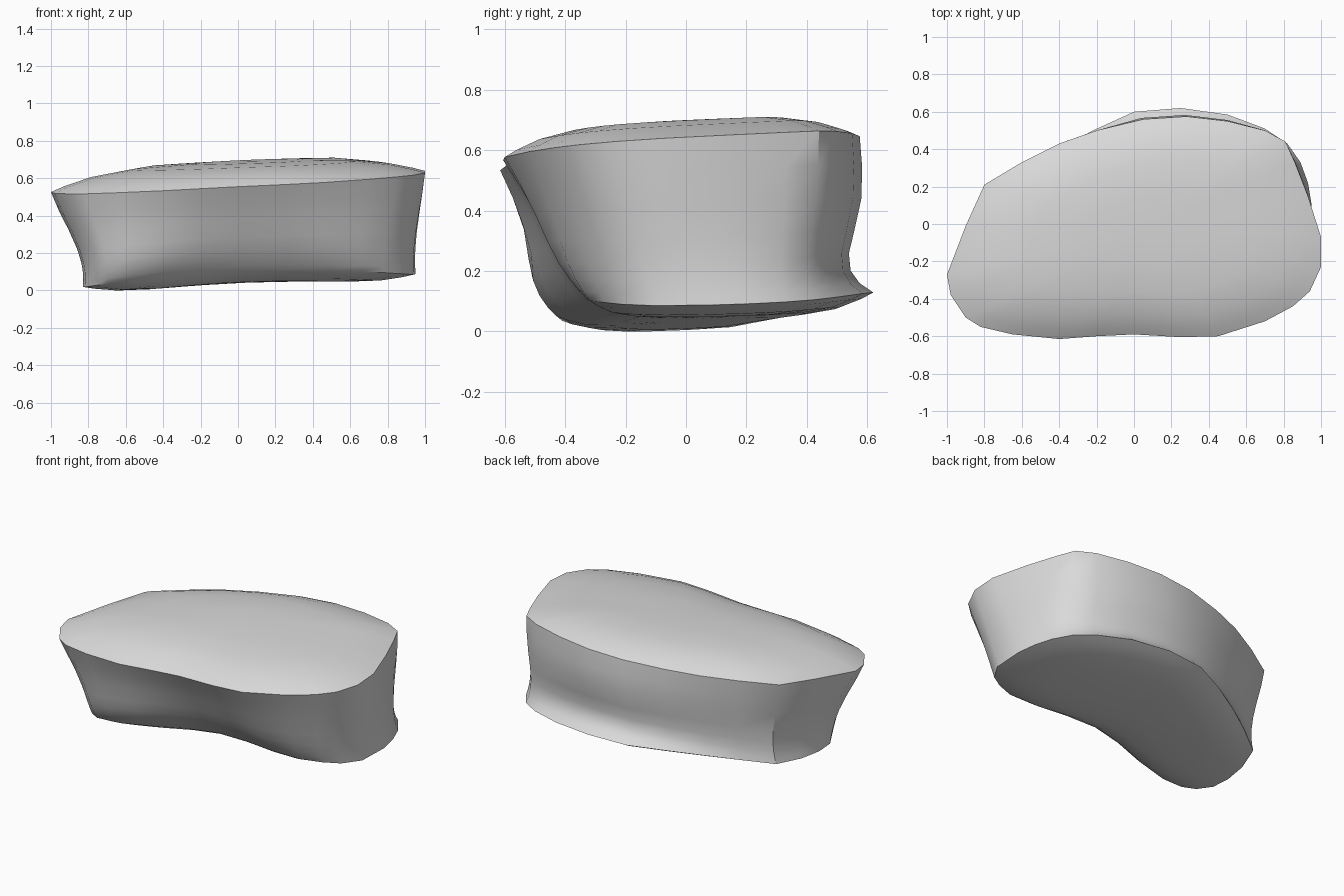
import bpy
import bmesh
from mathutils import Vector

# Remove the default cube only
cube = bpy.data.objects.get("Cube")
if cube:
    bpy.data.objects.remove(cube, do_unlink=True)

# Paired rim outlines, counter-clockwise: top x, top y, bottom x, bottom y
RIMS = [
    (-1, -.27, -.83, -.15), (-.98, -.38, -.82, -.27), (-.9, -.5, -.77, -.36),
    (-.82, -.55, -.7, -.41), (-.65, -.59, -.58, -.43), (-.4, -.615, -.4, -.4),
    (-.2, -.6, -.18, -.34), (0, -.59, .04, -.3), (.25, -.605, .28, -.31),
    (.45, -.6, .49, -.33), (.7, -.52, .66, -.32), (.85, -.44, .78, -.27),
    (.94, -.36, .87, -.21), (1, -.23, .94, -.1), (1, -.07, .95, .1),
    (.93, .15, .93, .22), (.86, .33, .89, .33), (.81, .44, .82, .43),
    (.7, .5, .7, .51), (.5, .55, .5, .585), (.28, .575, .25, .62),
    (.05, .56, 0, .6), (-.2, .5, -.22, .5), (-.4, .43, -.42, .39),
    (-.6, .33, -.58, .29), (-.8, .21, -.75, .17), (-.9, -.01, -.81, 0),
]


def top_height(x, y):
    """Tilted plane that carries the upper rim."""
    return .6 + .05 * x + .066 * y


def bottom_height(x, y):
    """Gently arched surface that carries the lower rim."""
    return .117 + .045 * x - .075 * x * x + .018 * y


def top_surface(x, y, rise):
    """Upper cap, slightly fuller toward the left end and the front."""
    return top_height(x, y) + rise * (1.07 - .2 * x - .12 * y)


def bottom_surface(x, y, rise):
    return bottom_height(x, y) + rise


def wall_ring(t):
    """Wall loop at fraction t from the lower rim to the upper rim."""
    ring = []
    end_waist = 6.75 * t * (1 - t) ** 2
    side_waist = 12.2 * t * (1 - t) ** 4
    for tx, ty, bx, by in RIMS:
        low = Vector((bx, by, bottom_height(bx, by)))
        high = Vector((tx, ty, top_height(tx, ty)))
        p = low.lerp(high, t)
        # Ends curve in, the back is hollow near its foot, the front swells
        x = p.x * (1 - end_waist * (.03 - .015 * p.x))
        y = p.y * (1 - side_waist * .25 * p.y * abs(p.y) ** .5 * 1.0)
        ring.append(Vector((x, y, p.z)))
    return ring


def cap_ring(rim, centre, scale, surface, rise):
    """Rim loop drawn in toward the centre and laid on the cap surface."""
    ring = []
    for point in rim:
        x = centre[0] + (point.x - centre[0]) * scale
        y = centre[1] + (point.y - centre[1]) * scale
        ring.append(Vector((x, y, surface(x, y, rise))))
    return ring


def bridge(bm, first, second):
    count = len(first)
    for i in range(count):
        j = (i + 1) % count
        bm.faces.new((first[i], first[j], second[j], second[i]))


def close(bm, ring, centre, surface, rise):
    """Fan the innermost loop to a single centre point."""
    x, y = centre
    tip = bm.verts.new((x, y, surface(x, y, rise)))
    for i, vert in enumerate(ring):
        bm.faces.new((vert, ring[(i + 1) % len(ring)], tip))


bm = bmesh.new()
top_centre, bottom_centre = (.08, -.02), (.05, .06)

# Stack of loops: lower cap, waisted wall, upper cap
wall = [wall_ring(t) for t in (0, .06, .14, .25, .4, .6, .8, 1)]
lower = [cap_ring(wall[0], bottom_centre, s, bottom_surface, r)
         for s, r in ((.3, -.07), (.6, -.064), (.8, -.047), (.93, -.02))]
upper = [cap_ring(wall[-1], top_centre, s, top_surface, r)
         for s, r in ((.93, .022), (.8, .053), (.6, .078), (.3, .088))]
loops = [[bm.verts.new(p) for p in ring] for ring in lower + wall + upper]
for first, second in zip(loops, loops[1:]):
    bridge(bm, first, second)
close(bm, loops[0], bottom_centre, bottom_surface, -.072)
close(bm, loops[-1], top_centre, top_surface, .09)
bmesh.ops.recalc_face_normals(bm, faces=bm.faces)

# Rest the lowest point on the ground
floor = min(v.co.z for v in bm.verts)
bmesh.ops.translate(bm, verts=bm.verts, vec=(0, 0, -floor))

mesh = bpy.data.meshes.new("curved_block")
bm.to_mesh(mesh)
bm.free()
block = bpy.data.objects.new("curved_block", mesh)
bpy.context.collection.objects.link(block)

# Plain grey material
grey = bpy.data.materials.new("light_grey")
grey.use_nodes = True
colour = (.7, .7, .7, 1)
grey.diffuse_color = colour
for node in grey.node_tree.nodes:
    if node.type == "BSDF_PRINCIPLED":
        node.inputs["Base Color"].default_value = colour
mesh.materials.append(grey)

# Smooth surfaces with crisp rims
bpy.ops.object.select_all(action="DESELECT")
block.select_set(True)
bpy.context.view_layer.objects.active = block
bpy.ops.object.shade_smooth_by_angle(angle=.6)
